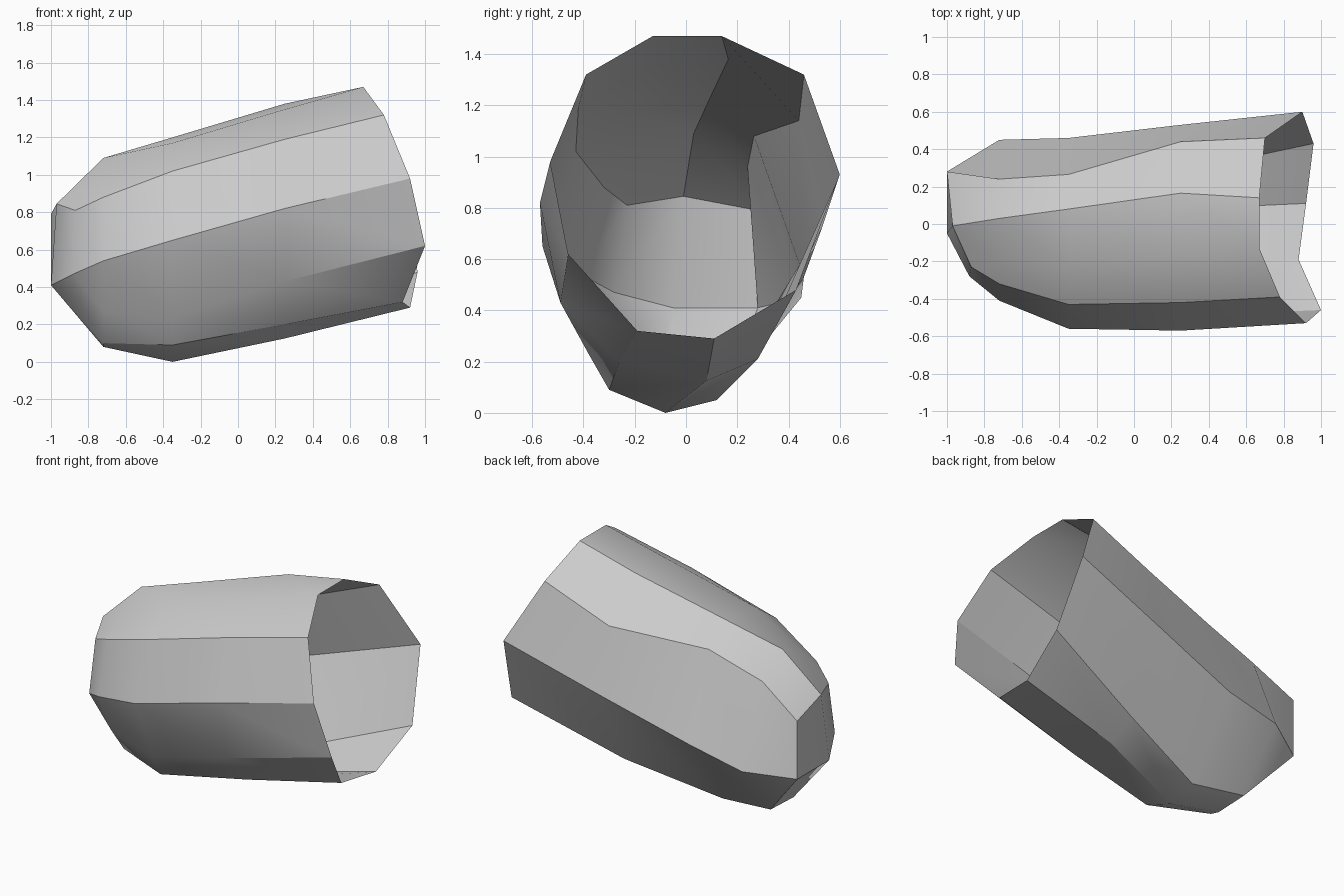
import bpy
import bmesh
import math

old = bpy.data.objects.get("Cube")
if old:
    bpy.data.objects.remove(old, do_unlink=True)


def make_material(name, colour):
    mat = bpy.data.materials.new(name)
    mat.use_nodes = True
    mat.diffuse_color = colour
    mat.node_tree.nodes["Principled BSDF"].inputs["Base Color"].default_value = colour
    return mat


def flat_section(x, outline):
    """Place a (y, z) outline at one distance along the sleeve."""
    return [(x, y, z) for y, z in outline]


def bridge(bm, first, second):
    """Join two rings of the same size with a band of faces."""
    count = len(first)
    for i in range(count):
        j = (i + 1) % count
        corners = list(dict.fromkeys((first[i], first[j], second[j], second[i])))
        if len(corners) > 2:
            bm.faces.new(corners)


# Slanted open mouth, starting at the front and going over the top
mouth = [(.92, -.53, .98), (.78, -.39, 1.32), (.67, -.13, 1.47), (.67, .14, 1.47),
         (.7, .46, 1.32), (.9, .6, .93), (.96, .43, .48), (.92, .11, .29),
         (.88, -.19, .32), (1, -.46, .62)]

# Cross-sections behind the mouth, in the same order
waist = flat_section(.25, [(-.57, .82), (-.42, 1.19), (-.16, 1.35), (.165, 1.38), (.44, 1.14),
                           (.53, .72), (.28, .21), (.08, .125), (-.26, .2), (-.49, .43)])
belly = flat_section(-.35, [(-.56, .65), (-.43, 1.02), (-.22, 1.17), (.08, 1.2), (.265, 1.08),
                            (.46, .53), (.12, .05), (-.08, 0), (-.3, .09), (-.38, .23)])
shoulder = flat_section(-.72, [(-.41, .54), (-.32, .88), (-.21, .95), (.03, 1.09), (.24, .96),
                               (.45, .45), (.155, .09), (-.08, .08), (-.15, .1), (-.28, .27)])

# Closed end, where several ridges meet in shared corners
front, upper = (-.88, -.28, .47), (-.87, -.23, .81)
crown, back = (-.97, -.01, .845), (-1, .28, .79)
back_low, front_low = (-1, .28, .41), (-1, -.05, .41)
tip = [front, upper, upper, crown, back, back_low, back_low,
       front_low, front_low, front_low]

# Loft the shell
bm = bmesh.new()
rings = []
for section in (mouth, waist, belly, shoulder, tip):
    shared = {}
    for point in section:
        if point not in shared:
            shared[point] = bm.verts.new(point)
    rings.append([shared[point] for point in section])
for first, second in zip(rings, rings[1:]):
    bridge(bm, first, second)

# Close the tip with two facets
corner = dict(zip(tip, rings[-1]))
bm.faces.new([corner[p] for p in (front, upper, crown, front_low)])
bm.faces.new([corner[p] for p in (crown, back, back_low, front_low)])
bmesh.ops.recalc_face_normals(bm, faces=bm.faces)

mesh = bpy.data.meshes.new("hollow_sleeve")
bm.to_mesh(mesh)
bm.free()
sleeve = bpy.data.objects.new("hollow_sleeve", mesh)
bpy.context.collection.objects.link(sleeve)
mesh.materials.append(make_material("light grey", (.6, .6, .6, 1)))

# Soft facets with crisp ridges
bpy.ops.object.select_all(action="DESELECT")
sleeve.select_set(True)
bpy.context.view_layer.objects.active = sleeve
bpy.ops.object.shade_smooth_by_angle(angle=math.radians(30))
